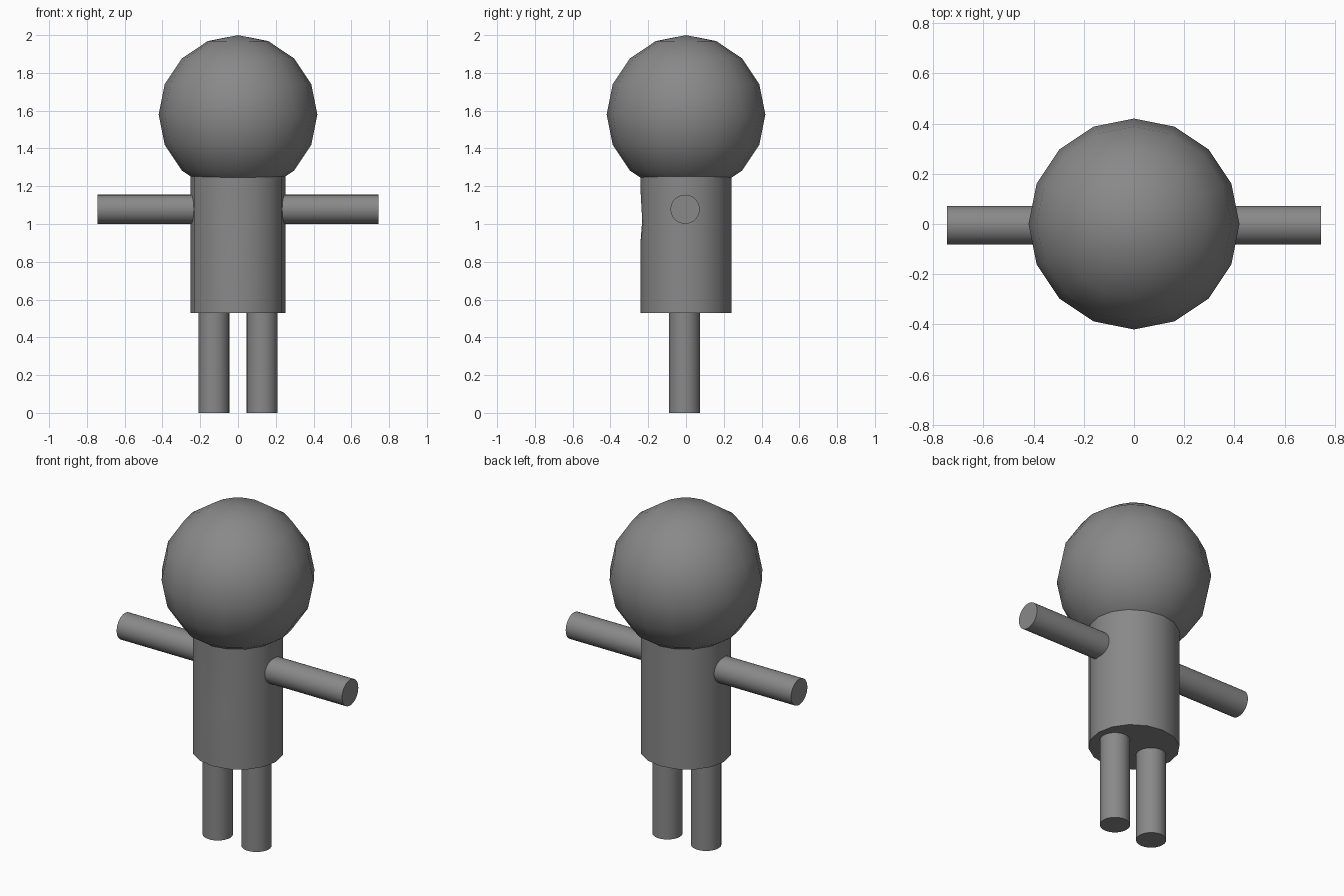
import bpy, bmesh, math

if "Cube" in bpy.data.objects:
    bpy.data.objects.remove(bpy.data.objects["Cube"])

grey = bpy.data.materials.new("plain grey")
grey.diffuse_color = (0.25, 0.25, 0.25, 1)
grey.use_nodes = True
grey.node_tree.nodes["Principled BSDF"].inputs["Base Color"].default_value = grey.diffuse_color


def finish(obj, name, angle=40):
    obj.name = name
    obj.data.materials.clear()
    obj.data.materials.append(grey)
    bpy.ops.object.select_all(action='DESELECT')
    obj.select_set(True)
    bpy.context.view_layer.objects.active = obj
    bpy.ops.object.shade_smooth_by_angle(angle=math.radians(angle))


def cylinder(name, radius, length, location, rotation=(0, 0, 0)):
    bpy.ops.mesh.primitive_cylinder_add(vertices=32, radius=radius, depth=length,
                                        location=location, rotation=rotation)
    finish(bpy.context.object, name)


# Head
bpy.ops.mesh.primitive_uv_sphere_add(segments=16, ring_count=8, radius=0.42,
                                     location=(0, 0, 1.58))
finish(bpy.context.object, "head")

# Torso: slightly oval 16-sided tube with a faint dent in the chest
bm = bmesh.new()
rings = []
for z in (0.53, 0.89, 1.02, 1.2, 1.35):
    rings.append([bm.verts.new((0.251 * math.sin(i * math.tau / 16),
                                -0.242 * math.cos(i * math.tau / 16), z))
                  for i in range(16)])
for low, high in zip(rings, rings[1:]):
    for i in range(16):
        j = (i + 1) % 16
        bm.faces.new((low[i], low[j], high[j], high[i]))
bm.faces.new(rings[0][::-1])
bm.faces.new(rings[-1])
rings[2][0].co.y += 0.01
mesh = bpy.data.meshes.new("torso")
bm.to_mesh(mesh)
bm.free()
torso = bpy.data.objects.new("torso", mesh)
bpy.context.collection.objects.link(torso)
finish(torso, "torso")

# Arms and legs
for side, s in (("left", -1), ("right", 1)):
    cylinder(side + "_arm", 0.077, 0.595, (s * 0.4475, -0.005, 1.078),
             (0, math.pi / 2, 0))
    cylinder(side + "_leg", 0.082, 0.58, (s * 0.128, -0.008, 0.29))
